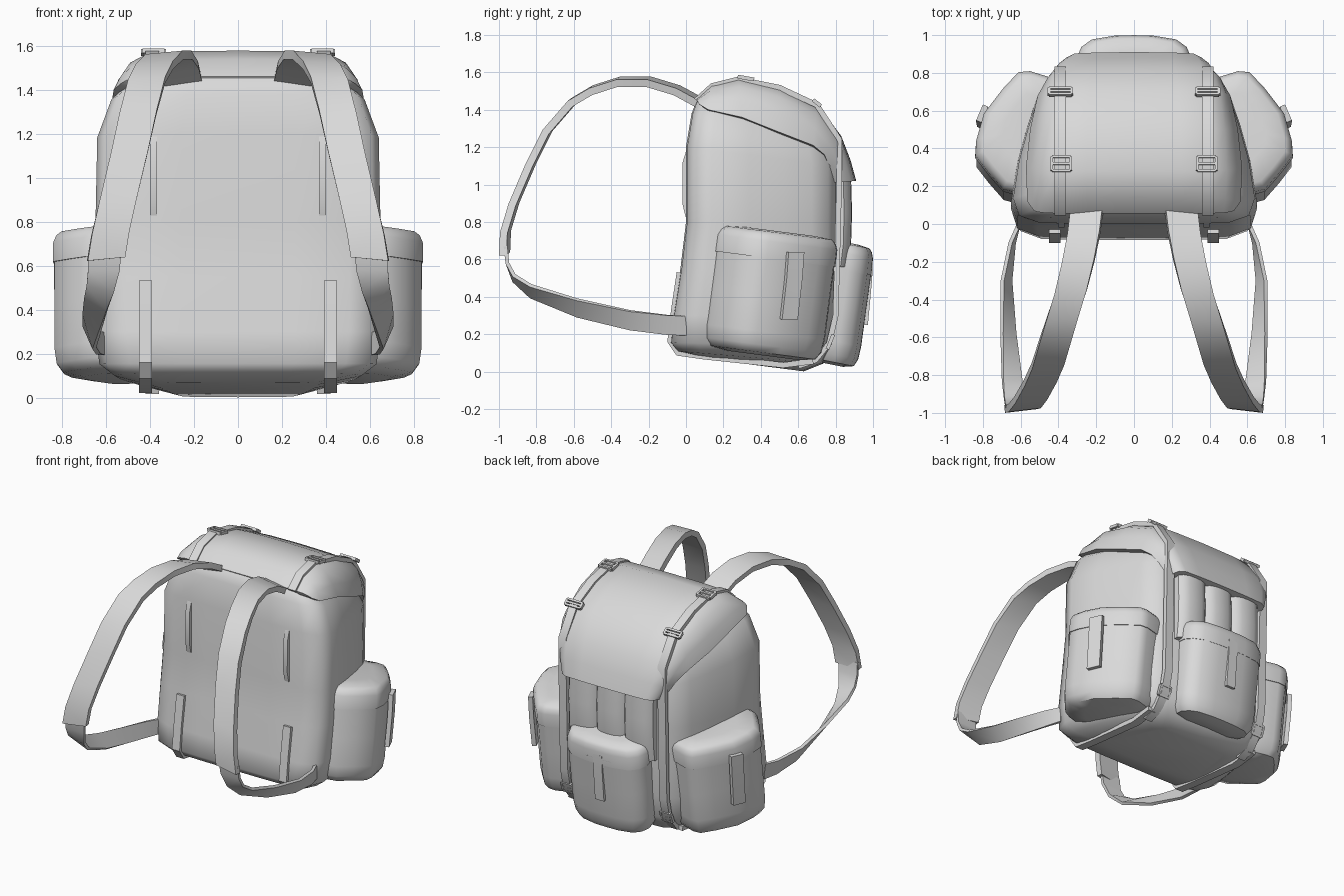
import bpy, bmesh
from math import radians
from mathutils import Vector, Matrix

if "Cube" in bpy.data.objects:
    bpy.data.objects.remove(bpy.data.objects["Cube"])

canvas = bpy.data.materials.new("grey_canvas")
canvas.use_nodes = True
canvas.diffuse_color = (0.7, 0.7, 0.7, 1)
canvas.node_tree.nodes["Principled BSDF"].inputs["Base Color"].default_value = (0.7, 0.7, 0.7, 1)


def finish(name, bm, mirror=False, angle=40):
    bmesh.ops.recalc_face_normals(bm, faces=bm.faces)
    mesh = bpy.data.meshes.new(name)
    bm.to_mesh(mesh)
    bm.free()
    mesh.materials.append(canvas)
    ob = bpy.data.objects.new(name, mesh)
    bpy.context.collection.objects.link(ob)
    bpy.ops.object.select_all(action="DESELECT")
    ob.select_set(True)
    bpy.context.view_layer.objects.active = ob
    bpy.ops.object.shade_smooth_by_angle(angle=radians(angle))
    if mirror:
        ob.modifiers.new("Mirror", "MIRROR").use_mirror_merge = False
    return ob


def loft(name, rings, mirror=False, angle=40):
    """Skin closed rings of points and cap both ends."""
    bm = bmesh.new()
    vs = [[bm.verts.new(p) for p in ring] for ring in rings]
    n = len(vs[0])
    for a, b in zip(vs, vs[1:]):
        for i in range(n):
            j = (i + 1) % n
            bm.faces.new((a[i], a[j], b[j], b[i]))
    bm.faces.new(vs[0])
    bm.faces.new(vs[-1])
    return finish(name, bm, mirror, angle)


def ribbon(name, path, thick, mirror=True):
    """Flat strap along a path of (centre, half-width vector)."""
    pts = [Vector(p) for p, _ in path]
    rings = []
    for i, (p, w) in enumerate(path):
        w = Vector(w)
        tangent = pts[min(i + 1, len(pts) - 1)] - pts[max(i - 1, 0)]
        n = tangent.cross(w).normalized() * thick / 2
        rings.append([pts[i] - w - n, pts[i] + w - n, pts[i] + w + n, pts[i] - w + n])
    return loft(name, rings, mirror, 35)


def webbing(name, x, path, half=0.03, thick=0.03, mirror=True):
    return ribbon(name, [((x, y, z), (half, 0, 0)) for y, z in path], thick, mirror)


def mirrored(half):
    """Complete a half outline, first and last points on the centre line."""
    return half + [(-x, y) for x, y in reversed(half[1:-1])]


# Main body: rounded sections, tilted from front to back
section = mirrored([(0, 0), (.4, 0), (.78, .008), (.95, .055), (1, .17), (.95, .42),
                    (.87, .65), (.79, .84), (.71, .95), (.57, 1), (0, 1.02)])
levels = [  # front y, front z, back y, back z, half width
    (.1, .07, .62, .003, .36), (-.05, .11, .72, .045, .56), (-.085, .155, .77, .14, .63),
    (-.07, .3, .79, .3, .65), (-.03, .55, .8, .55, .652), (0, .8, .8, .8, .648),
    (0, 1.2, .8, 1.1, .64), (.03, 1.38, .76, 1.25, .575), (.06, 1.46, .68, 1.36, .48),
    (.15, 1.51, .55, 1.45, .38)]
loft("main_body", [[(x * w, yf + t * (yb - yf), zf + t * (zb - zf)) for x, t in section]
                   for yf, zf, yb, zb, w in levels], angle=60)

# Lid: arched sections from the front edge over the top and down the back
stations = [  # crown y, z, edge y, z, shoulder half width, edge half width
    (.055, 1.46, .07, 1.43, .45, .53), (.14, 1.54, .12, 1.40, .45, .565),
    (.28, 1.578, .3, 1.36, .455, .572), (.5, 1.53, .5, 1.28, .45, .55),
    (.7, 1.435, .68, 1.21, .43, .51), (.83, 1.26, .74, 1.16, .4, .475),
    (.88, 1.13, .77, 1.09, .38, .43), (.91, 1.02, .79, 1.01, .35, .38)]
lid_rings = []
for oy, oz, ey, ez, w, we in stations:
    half = [(x, oy + t * (ey - oy), oz + t * (ez - oz)) for x, t in
            ((0, 0), (w * .55, .015), (w * .9, .06), (w + .3 * (we - w), .25),
             (w + .75 * (we - w), .6), (we, 1), (we - .05, 1.04))]
    lid_rings.append(half + [(-x, y, z) for x, y, z in reversed(half[1:])])
loft("lid", lid_rings, angle=50)


# Pockets: one outline stacked at several scales, leaning back with height
def pocket(name, plan, centre, rings, tilt, lean, mirror):
    cx, cy = centre
    out = []
    for s, z in rings:
        ring = []
        for x, y in plan:
            px, py = cx + s * (x - cx), cy + s * (y - cy)
            ring.append((px, py + lean * (z - .5), z + tilt * (py - cy)))
        out.append(ring)
    return loft(name, out, mirror, 45)


pocket_rings = [(.6, .085), (.88, .1), (.97, .14), (1, .21), (1, .4), (1, .63)]
flap_rings = [(1.02, .6), (1.015, .69), (.97, .722), (.9, .74), (.6, .748)]
side_plan = [(.45, .12), (.6, .14), (.69, .165), (.765, .25), (.835, .34), (.83, .42),
             (.79, .56), (.69, .69), (.61, .775), (.55, .78), (.42, .74)]
back_plan = mirrored([(0, .72), (.28, .72), (.3, .86), (.275, .92), (.22, .96), (.1, .98), (0, .982)])
pocket("side_pocket", side_plan, (.5, .48), pocket_rings, -.13, .13, True)
pocket("side_pocket_flap", side_plan, (.5, .48), flap_rings, -.13, .13, True)
lower = [(s, z - .035) for s, z in pocket_rings]
upper = [(s, z - .045) for s, z in flap_rings]
pocket("back_pocket", back_plan, (0, .78), lower, -.2, .14, False)
pocket("back_pocket_flap", back_plan, (0, .78), upper, -.2, .1, False)

# Pocket closing tabs
tab = (-.018, .042, 0)
ribbon("side_pocket_tab", [((.804, .585, .64), tab), ((.804, .575, .5), tab),
                           ((.798, .55, .28), tab)], .03)
webbing("back_pocket_tab", 0, [(.985, .58), (.983, .5), (.96, .25)], .035, .025, False)

# Padded cells between the lid and the back pocket
for i, name in enumerate(("right_cell", "middle_cell", "left_cell")):
    outline = mirrored([(0, .75), (.112, .75), (.112, .845), (.09, .87), (.05, .885), (0, .888)])
    loft(name, [[((i - 1) * .22 + x, .75 + (y - .75) * d, z) for x, y in outline]
                for z, d in ((.56, .8), (.68, .96), (.85, 1), (1.08, .95))])

# Webbing under and around the bag, and loose lengths on the back panel
webbing("bottom_strap", .42, [
    (-.035, .53), (-.065, .33), (-.085, .16), (-.045, .1), (.1, .08), (.52, .035), (.68, .055)])
webbing("compression_strap", .39, [
    (.6, .03), (.69, .06), (.765, .15), (.8, .3), (.812, .75), (.82, 1.08), (.82, 1.24),
    (.7, 1.425), (.5, 1.518), (.28, 1.563), (.14, 1.528), (.055, 1.45)])
webbing("panel_strap", .385, [(.02, 1.2), (-.005, 1.12), (-.007, .9), (.01, .83)], .016, .025)


# Buckles: side rails and cross bars
def buckle(name, place, angle, width=.1, length=.075):
    bm = bmesh.new()
    parts = [((s * width / 2, 0, 0), (.014, length, .02)) for s in (-1, 1)]
    parts += [((0, s * length / 2, 0), (width, .014, .02)) for s in (-1, 0, 1)]
    turn = Matrix.Translation(place) @ Matrix.Rotation(radians(angle), 4, "X")
    for at, size in parts:
        bmesh.ops.create_cube(bm, size=1, matrix=turn @ Matrix.Translation(at)
                              @ Matrix.Diagonal((*size, 1)))
    return finish(name, bm, True)


buckle("top_buckle", (.385, .32, 1.57), -10)
buckle("lid_buckle", (.39, .7, 1.437), -38, .12, .04)
buckle("lower_buckle", (.39, .772, .16), -112, .08, .07)

# Shoulder straps: wide padded upper length and twisted lower length
padded = [(.25, .07, 1.44), (.265, -.05, 1.505), (.295, -.2, 1.55), (.335, -.36, 1.55),
          (.38, -.5, 1.505), (.415, -.61, 1.44), (.455, -.74, 1.29), (.495, -.83, 1.11),
          (.545, -.92, .9), (.58, -.965, .75), (.6, -.97, .63)]
ribbon("shoulder_strap", [(p, (.085, -.01, -.008)) for p in padded], .04)
ribbon("lower_shoulder_strap", [
    ((.605, -.965, .67), (.075, 0, 0)), ((.61, -.955, .58), (.072, 0, 0)),
    ((.625, -.92, .5), (.062, 0, .015)), ((.645, -.83, .43), (.05, 0, .03)),
    ((.665, -.58, .34), (.035, 0, .045)), ((.675, -.3, .275), (.022, 0, .05)),
    ((.645, -.1, .25), (.01, 0, .052)), ((.61, .0, .245), (0, 0, .052))], .02)
